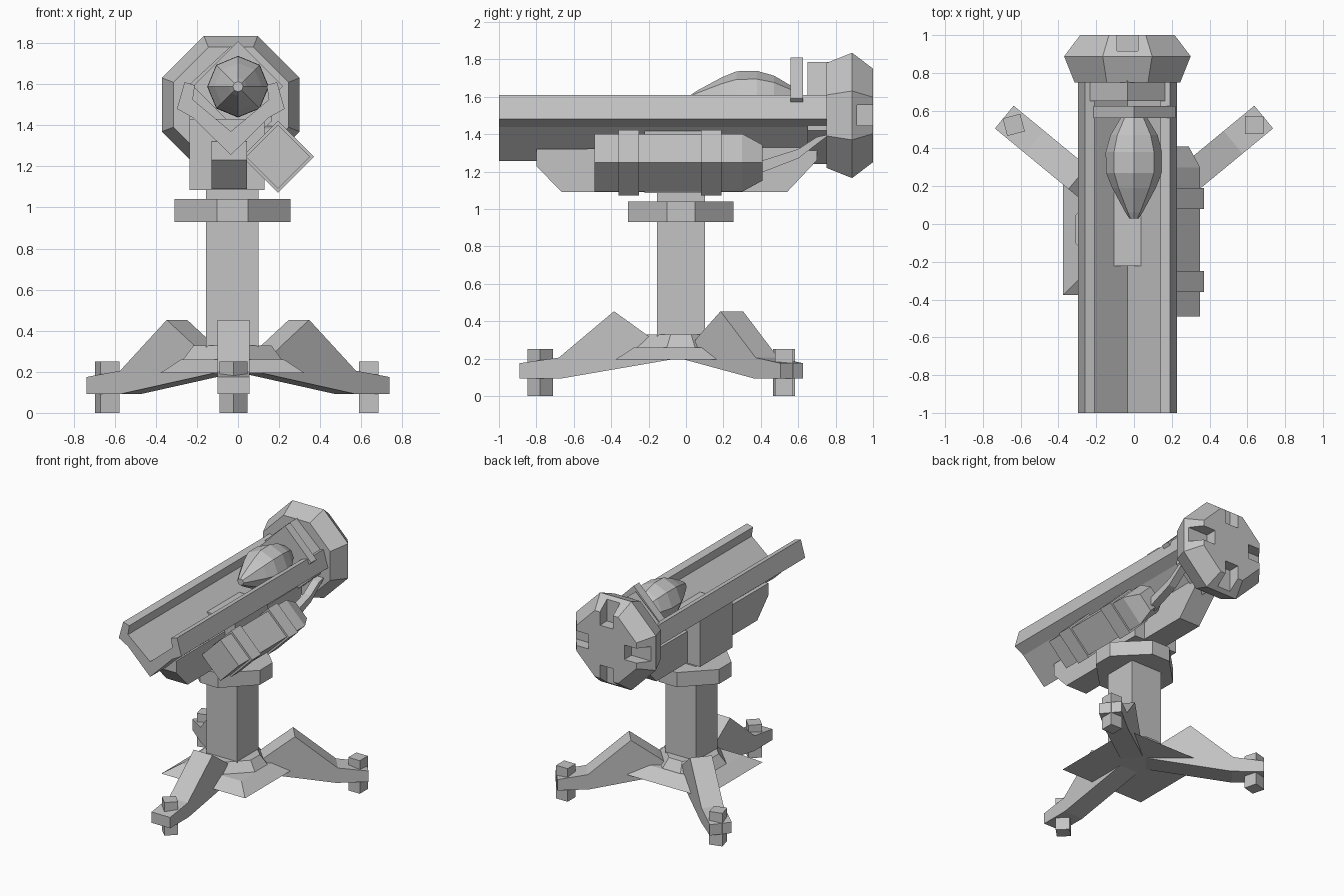
import bpy, bmesh
from math import pi, cos, sin, radians
from mathutils import Matrix, Vector

if "Cube" in bpy.data.objects:
    bpy.data.objects.remove(bpy.data.objects["Cube"])

metal = bpy.data.materials.new("plain_grey_metal")
metal.use_nodes = True
GREY = (0.55, 0.55, 0.55, 1)
metal.diffuse_color = GREY
metal.node_tree.nodes["Principled BSDF"].inputs["Base Color"].default_value = GREY

AX = -0.035          # centre line of the launcher
PX = -0.027          # centre of the pillar, in x and y


def loft(name, rings):
    """Skin a list of equal-length closed rings and cap both ends."""
    bm = bmesh.new()
    loops = [[bm.verts.new(p) for p in ring] for ring in rings]
    n = len(loops[0])
    for a, b in zip(loops, loops[1:]):
        for i in range(n):
            j = (i + 1) % n
            bm.faces.new((a[i], a[j], b[j], b[i]))
    bm.faces.new(loops[0])
    bm.faces.new(loops[-1])
    bmesh.ops.recalc_face_normals(bm, faces=bm.faces)
    mesh = bpy.data.meshes.new(name)
    bm.to_mesh(mesh)
    bm.free()
    mesh.materials.append(metal)
    obj = bpy.data.objects.new(name, mesh)
    bpy.context.collection.objects.link(obj)
    return obj


def along_y(name, points, y0, y1):
    return loft(name, [[(x, y, z) for x, z in points] for y in (y0, y1)])


def along_x(name, points, x0, x1):
    return loft(name, [[(x, y, z) for y, z in points] for x in (x0, x1)])


def box(name, x0, x1, y0, y1, z0, z1):
    return along_y(name, [(x0, z0), (x1, z0), (x1, z1), (x0, z1)], y0, y1)


def octagon(half, side):
    """Square of the given half width with its corners cut."""
    return [(half, -side), (half, side), (side, half), (-side, half),
            (-half, side), (-half, -side), (-side, -half), (side, -half)]


def square(half, cx=0.0, cz=0.0):
    return [(cx - half, cz - half), (cx + half, cz - half),
            (cx + half, cz + half), (cx - half, cz + half)]


def diamond(half, cx, cz):
    return [(cx, cz - half), (cx + half, cz), (cx, cz + half), (cx - half, cz)]


def stacked(name, levels):
    """Rings around the pillar axis at given heights."""
    return loft(name, [[(PX + x, PX + y, z) for x, y in ring] for ring, z in levels])


# Base plate, collar, pillar and swivel disc
stacked("base_plate", [(square(0.35), 0.195), (square(0.25), 0.26)])
stacked("base_collar", [(octagon(0.24, 0.075), 0.26), (octagon(0.19, 0.055), 0.328)])
stacked("pillar", [(square(0.128), 0.25), (square(0.128), 1.1)])
stacked("swivel_disc", [(octagon(0.282, 0.075), 0.93), (octagon(0.282, 0.075), 1.04)])

# Three legs, each with a peg foot
leg_side = [(0.05, 0.2), (0.2, 0.32), (0.385, 0.453), (0.68, 0.205),
            (0.89, 0.175), (0.89, 0.093), (0.67, 0.093)]
for label, angle, reach, spin, shift in (
        ("front", -90, 0.78, 45, -0.022),
        ("rear_left", 39.5, 0.825, 0, 0),
        ("rear_right", 140.5, 0.825, 15, 0)):
    turn = Matrix.Translation((shift, 0, 0)) @ Matrix.Rotation(radians(angle), 4, 'Z')
    leg = loft(label + "_leg", [[(r, w, z) for r, z in leg_side] for w in (-0.078, 0.078)])
    leg.data.transform(turn)
    foot = box(label + "_foot", -0.048, 0.048, -0.048, 0.048, 0, 0.25)
    centre = turn @ Vector((reach, 0, 0))
    foot.data.transform(Matrix.Translation(centre) @ Matrix.Rotation(radians(spin), 4, 'Z'))

# Cradle and keel under the trough
box("cradle", -0.235, 0.13, PX - 0.195, PX + 0.195, 1.085, 1.43)
keel_side = [(-0.8, 1.32), (-0.8, 1.23), (-0.665, 1.09), (0.54, 1.09),
             (0.7, 1.26), (0.7, 1.33)]
along_x("keel", keel_side, -0.13, 0.045)

# V-shaped trough with a raised lip on each side
half = [(0.185, 1.437), (0.262, 1.48), (0.225, 1.61), (0.175, 1.595), (0.185, 1.525)]
section = [(AX, 1.255)] + [(AX + u, z) for u, z in half] + [(AX, 1.37)]
section += [(AX - u, z) for u, z in reversed(half)]
along_y("trough", section, -1.0, 0.75)

# Eight-sided projectile resting on the trough
body = [(0.03, 0.025), (0.06, 0.045), (0.19, 0.115), (0.27, 0.148),
        (0.38, 0.15), (0.47, 0.125), (0.58, 0.06)]
loft("projectile", [[(r * cos(i * pi / 4), y, 1.588 + r * sin(i * pi / 4))
                     for i in range(8)] for y, r in body])
along_y("projectile_guard", diamond(0.22, 0, 1.59), 0.56, 0.625)

# Neck and flared eight-sided housing at the rear
neck = [(AX, 1.24), (AX + 0.2, 1.42), (AX + 0.2, 1.6), (AX, 1.785),
        (AX - 0.2, 1.6), (AX - 0.2, 1.42)]
along_y("housing_neck", neck, 0.65, 0.78)
flare = [(0.75, 0.28), (0.888, 0.335), (1.0, 0.25)]
housing = loft("rear_housing", [[(AX + x, y, 1.5 + z) for x, z in octagon(r, r * 0.39)]
                                for y, r in flare])

# Four notches cut into the rear rim
for k in range(4):
    cutter = box("notch_cutter_%d" % k, -0.055, 0.055, 0.915, 1.05, 0.15, 0.4)
    cutter.data.transform(Matrix.Translation((AX, 0, 1.5)) @ Matrix.Rotation(k * pi / 2, 4, 'Y'))
    cutter.hide_render = True
    cutter.hide_viewport = True
    cutter.display_type = 'WIRE'
    cut = housing.modifiers.new("notch", 'BOOLEAN')
    cut.operation = 'DIFFERENCE'
    cut.solver = 'EXACT'
    cut.object = cutter

# Side motor case with two straps and a bent linkage rod
CX, CZ = 0.195, 1.247
loft("motor_case", [[(x, y, z) for x, z in diamond(h, CX, CZ)]
                    for y, h in ((-0.49, 0.155), (0.3, 0.155), (0.41, 0.095))])
for label, y in (("front", -0.36), ("rear", 0.08)):
    along_y(label + "_strap", diamond(0.175, CX, CZ), y, y + 0.11)
rod_side = [(0.38, 1.185), (0.6, 1.27), (0.71, 1.355), (0.77, 1.4),
            (0.7, 1.385), (0.6, 1.32), (0.38, 1.25)]
along_x("linkage_rod", rod_side, 0.13, 0.19)
